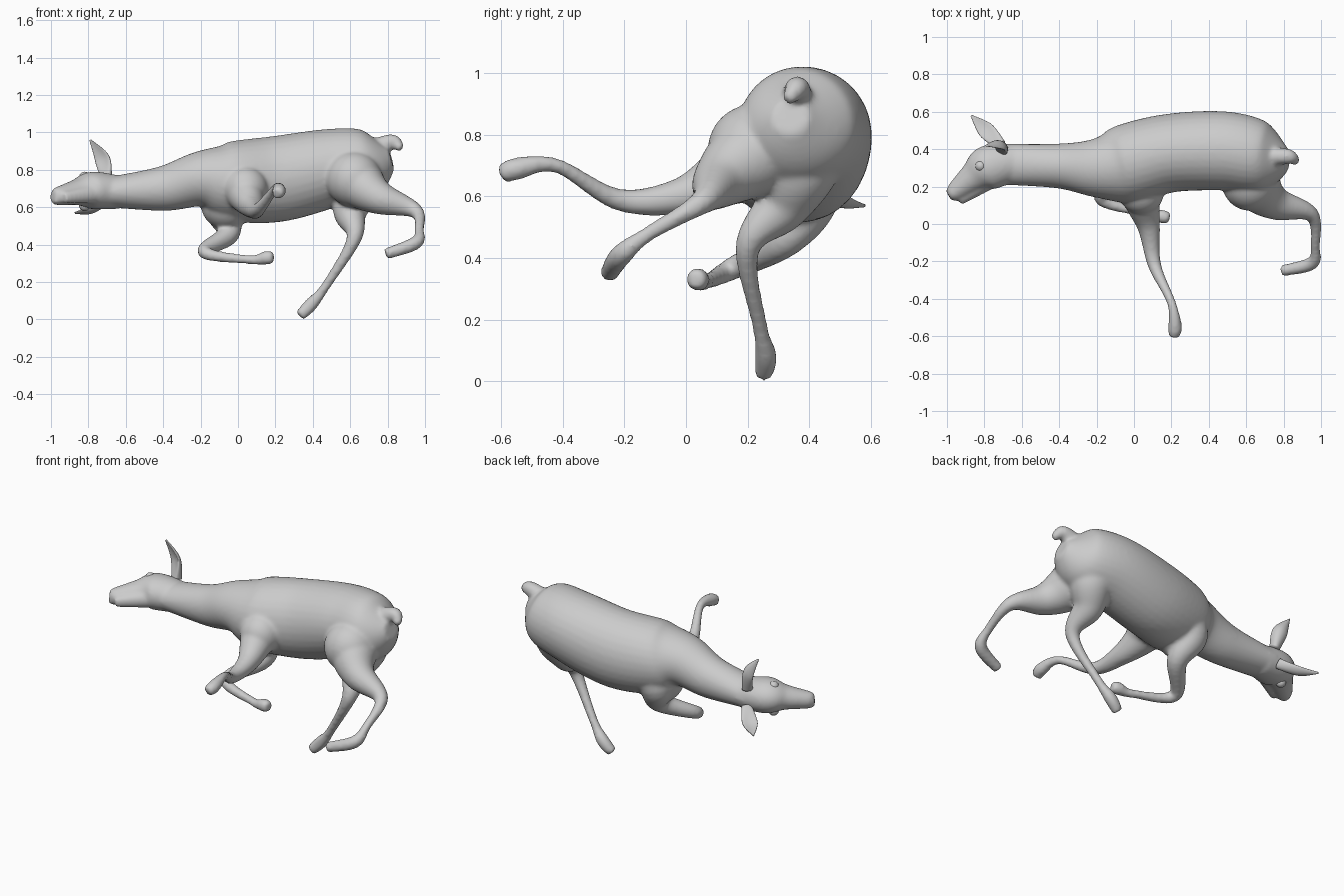
import bpy, bmesh, math
from mathutils import Vector

cube = bpy.data.objects.get("Cube")
if cube:
    bpy.data.objects.remove(cube, do_unlink=True)

TONE = (.6, .6, .6, 1)
grey = bpy.data.materials.new("plain_grey")
grey.use_nodes = True
grey.diffuse_color = TONE
grey.node_tree.nodes["Principled BSDF"].inputs["Base Color"].default_value = TONE

SIDES, STEPS = 32, 8


def smooth_between(before, start, end, after, t):
    """Point on the smooth curve from start to end."""
    leave, arrive = (end - before) / 2, (after - start) / 2
    linear = start.lerp(end, t)
    return linear + t * (1 - t) * ((1 - t) * (leave - end + start)
                                   - t * (arrive - end + start))


def smooth_path(rows):
    """Fill in the curve through all the given sections."""
    padded = [rows[0], *rows, rows[-1]]
    path = [smooth_between(*four, step / STEPS)
            for four in zip(padded, padded[1:], padded[2:], padded[3:])
            for step in range(STEPS)]
    return path + [rows[-1]]


def loft(bm, sections, up=(0, 0, 1), cup=0):
    """Tube through sections given as centre, side radius and up radius."""
    path = smooth_path([Vector(section) for section in sections])
    centres = [Vector(point[:3]) for point in path]
    rings, up, previous = [], Vector(up), None
    for i, (point, centre) in enumerate(zip(path, centres)):
        ahead = centres[min(i + 1, len(centres) - 1)]
        behind = centres[max(i - 1, 0)]
        along = (ahead - behind).normalized()
        if previous:
            up = previous.rotation_difference(along) @ up
        previous = along
        side = along.cross(up).normalized()
        up = side.cross(along).normalized()
        width, height = point[3], point[4]
        ring = []
        for k in range(SIDES):
            angle = math.tau * k / SIDES
            across = math.cos(angle)
            lift = math.sin(angle) * height + cup * across * across * width
            ring.append(bm.verts.new(centre + side * across * width + up * lift))
        rings.append(ring)
    for ring, following in zip(rings, rings[1:]):
        for k in range(SIDES):
            bm.faces.new((ring[k - 1], ring[k], following[k], following[k - 1]))
    bm.faces.new(rings[0])
    bm.faces.new(rings[-1])


def round_loft(bm, joints, radii, up=(0, 0, 1)):
    """Tube with a round section at every joint."""
    loft(bm, [(*joint, radius, radius) for joint, radius in zip(joints, radii)], up)


def finish(bm, name):
    """Turn the mesh data into a smooth grey object."""
    bmesh.ops.recalc_face_normals(bm, faces=bm.faces)
    mesh = bpy.data.meshes.new(name)
    bm.to_mesh(mesh)
    bm.free()
    mesh.materials.append(grey)
    mesh.shade_smooth()
    obj = bpy.data.objects.new(name, mesh)
    bpy.context.collection.objects.link(obj)
    return obj


body = bmesh.new()

# neck and trunk
loft(body, [(-.7, .32, .68, .11, .08), (-.4, .31, .7, .12, .12),
            (-.2, .3, .75, .16, .15), (-.05, .32, .74, .21, .21),
            (.2, .38, .75, .21, .23), (.5, .39, .81, .21, .21),
            (.7, .35, .83, .18, .18), (.82, .34, .86, .06, .06)])

# head rolled onto its side, and the lower jaw
loft(body, [(-.64, .33, .68, .1, .09), (-.78, .3, .69, .12, .1),
            (-.86, .25, .68, .08, .07), (-.96, .17, .66, .05, .05),
            (-.99, .15, .66, .03, .04)])
loft(body, [(-.78, .22, .67, .04, .05), (-.93, .12, .65, .02, .03)])

# tail
round_loft(body, [(.74, .36, .92), (.83, .36, .95), (.87, .33, .91)], (.05, .04, .02))

# legs, each running from inside the trunk to shoulder or thigh,
# elbow or knee, wrist or ankle, cannon, hoof and toe
FORE_RADII = (.12, .1, .06, .036, .024, .037, .03)
HIND_RADII = (.13, .13, .09, .04, .025, .036, .03)
reaching_foreleg = [(.02, .3, .75), (.04, .14, .67), (.08, -.02, .6), (.11, -.22, .59),
                    (.2, -.42, .7), (.22, -.55, .69), (.21, -.6, .67)]
folded_foreleg = [(0, .36, .74), (-.08, .4, .6), (-.05, .32, .46), (-.18, .14, .36),
                  (.06, .06, .32), (.15, .04, .33), (.19, .03, .33)]
planted_hind_leg = [(.56, .38, .8), (.62, .37, .7), (.6, .31, .57), (.62, .2, .43),
                    (.47, .24, .18), (.39, .26, .08), (.33, .25, .02)]
kicking_hind_leg = [(.6, .36, .8), (.66, .2, .72), (.76, .11, .65), (.95, .05, .58),
                    (.97, -.12, .48), (.95, -.21, .41), (.79, -.25, .35)]
round_loft(body, reaching_foreleg, FORE_RADII)
round_loft(body, folded_foreleg, FORE_RADII, up=(1, 0, 0))
round_loft(body, planted_hind_leg, HIND_RADII, up=(1, 0, 0))
round_loft(body, kicking_hind_leg, HIND_RADII)

# broad muscles that fill the chest and flank
MUSCLES = [((-.06, .34, .62), .14), ((.62, .22, .75), .15), ((.04, .17, .7), .12)]
for centre, radius in MUSCLES:
    ball = bmesh.ops.create_uvsphere(body, u_segments=32, v_segments=16, radius=radius)
    bmesh.ops.translate(body, vec=centre, verts=ball["verts"])

# blend all the tubes into one skin
deer = finish(body, "deer_body")
remesh = deer.modifiers.new("blend", "REMESH")
remesh.mode = "VOXEL"
remesh.voxel_size = .011
remesh.use_smooth_shade = True
relax = deer.modifiers.new("relax", "SMOOTH")
relax.factor, relax.iterations = .5, 8


def ear(name, base, middle, tip, opening):
    """Cupped leaf that is widest in the middle."""
    bm = bmesh.new()
    loft(bm, [(*base, .03, .03), (*middle, .044, .016), (*tip, .005, .005)],
         opening, cup=.35)
    finish(bm, name)


ear("upper_ear", (-.7, .4, .75), (-.72, .43, .86), (-.79, .42, .96), (-.5, -1, 0))
ear("lower_ear", (-.71, .42, .64), (-.79, .5, .58), (-.87, .58, .57), (0, 0, 1))

# eyes, one on each side of the head
for name, height in (("upper_eye", .76), ("lower_eye", .61)):
    bm = bmesh.new()
    bmesh.ops.create_uvsphere(bm, u_segments=16, v_segments=10, radius=.03)
    bmesh.ops.translate(bm, vec=(-.82, .31, height), verts=bm.verts)
    finish(bm, name)
